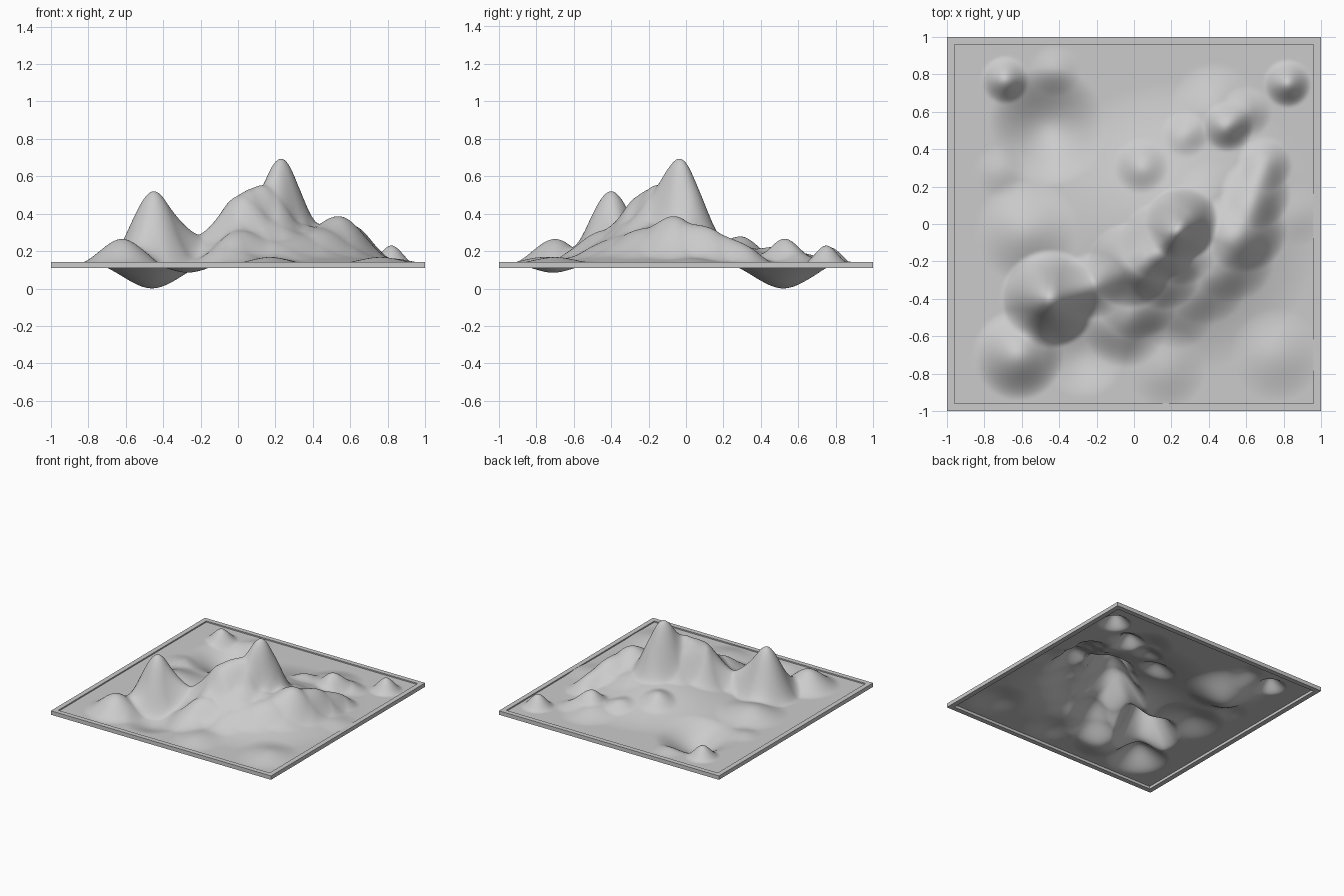
import bpy, bmesh
from math import hypot

BASE = 0.131          # level of the flat sheet
LOW, TOP = 0.109, 0.141   # frame bottom and top

# hills and pits: x, y, surface height at the centre, radius
HILLS = [
    # main summit and its ridge
    (0.26, 0.005, 0.655, 0.20), (0.25, -0.14, 0.53, 0.19),
    (0.14, -0.09, 0.565, 0.21), (-0.02, -0.22, 0.485, 0.23),
    (0.16, -0.26, 0.43, 0.20), (0.02, -0.40, 0.335, 0.22),
    # second summit, its foothill and saddle
    (-0.45, -0.40, 0.52, 0.265), (-0.62, -0.70, 0.265, 0.245),
    (-0.05, -0.54, 0.26, 0.23), (-0.22, -0.33, 0.29, 0.18),
    # curved ridge on the right and the slope below it
    (0.59, -0.03, 0.365, 0.23), (0.65, 0.16, 0.305, 0.19),
    (0.70, 0.32, 0.23, 0.15), (0.52, -0.19, 0.325, 0.23),
    (0.43, -0.06, 0.345, 0.20), (0.42, 0.14, 0.28, 0.20),
    (0.38, -0.31, 0.295, 0.23), (0.22, -0.45, 0.25, 0.22),
    # small hills
    (0.82, 0.75, 0.23, 0.13), (0.50, 0.52, 0.265, 0.14),
    (0.43, 0.62, 0.195, 0.24), (0.60, 0.60, 0.19, 0.14),
    (0.27, 0.48, 0.22, 0.13),
    (0.04, 0.31, 0.275, 0.15), (-0.69, 0.77, 0.22, 0.13),
    # gentle swells
    (-0.57, -0.04, 0.205, 0.28), (-0.72, 0.28, 0.148, 0.14),
    (-0.42, 0.82, 0.150, 0.14), (0.76, -0.70, 0.168, 0.25),
    (0.17, -0.77, 0.168, 0.22), (0.88, 0.05, 0.155, 0.17),
    # pits
    (-0.46, 0.52, 0.001, 0.32), (-0.27, -0.71, 0.085, 0.22),
]


def falloff(x, y, cx, cy, r):
    t = 1 - hypot(x - cx, y - cy) / r
    return t * t * (3 - 2 * t) if t > 0 else 0.0


def ground(x, y):
    return BASE + 0.16 * falloff(x, y, 0.22, -0.02, 0.78)


# find each hill's own lift so that the overlapping sum meets the targets
amp = [0.0] * len(HILLS)


def height(x, y):
    z = ground(x, y)
    for a, (cx, cy, _, r) in zip(amp, HILLS):
        if abs(x - cx) < r and abs(y - cy) < r:
            z += a * falloff(x, y, cx, cy, r)
    return z


for _ in range(80):
    for i, (cx, cy, target, r) in enumerate(HILLS):
        amp[i] += target - height(cx, cy)


def finish(name, bm, smooth):
    me = bpy.data.meshes.new(name)
    bm.to_mesh(me)
    bm.free()
    ob = bpy.data.objects.new(name, me)
    bpy.context.collection.objects.link(ob)
    for p in me.polygons:
        p.use_smooth = smooth
    return ob


# terrain sheet
bm = bmesh.new()
bmesh.ops.create_grid(bm, x_segments=200, y_segments=200, size=0.962)
for v in bm.verts:
    v.co.z = height(v.co.x, v.co.y)
finish("terrain", bm, True)

# square frame around the sheet
bm = bmesh.new()
corners = [(-1, -1), (1, -1), (1, 1), (-1, 1)]
rings = [[bm.verts.new((x * s, y * s, z)) for x, y in corners]
         for s, z in ((1, LOW), (1, TOP), (0.96, TOP), (0.96, LOW))]
for k in range(4):
    a, b = rings[k], rings[(k + 1) % 4]
    for i in range(4):
        j = (i + 1) % 4
        bm.faces.new((a[i], a[j], b[j], b[i]))
bmesh.ops.recalc_face_normals(bm, faces=bm.faces)
finish("frame", bm, False)
